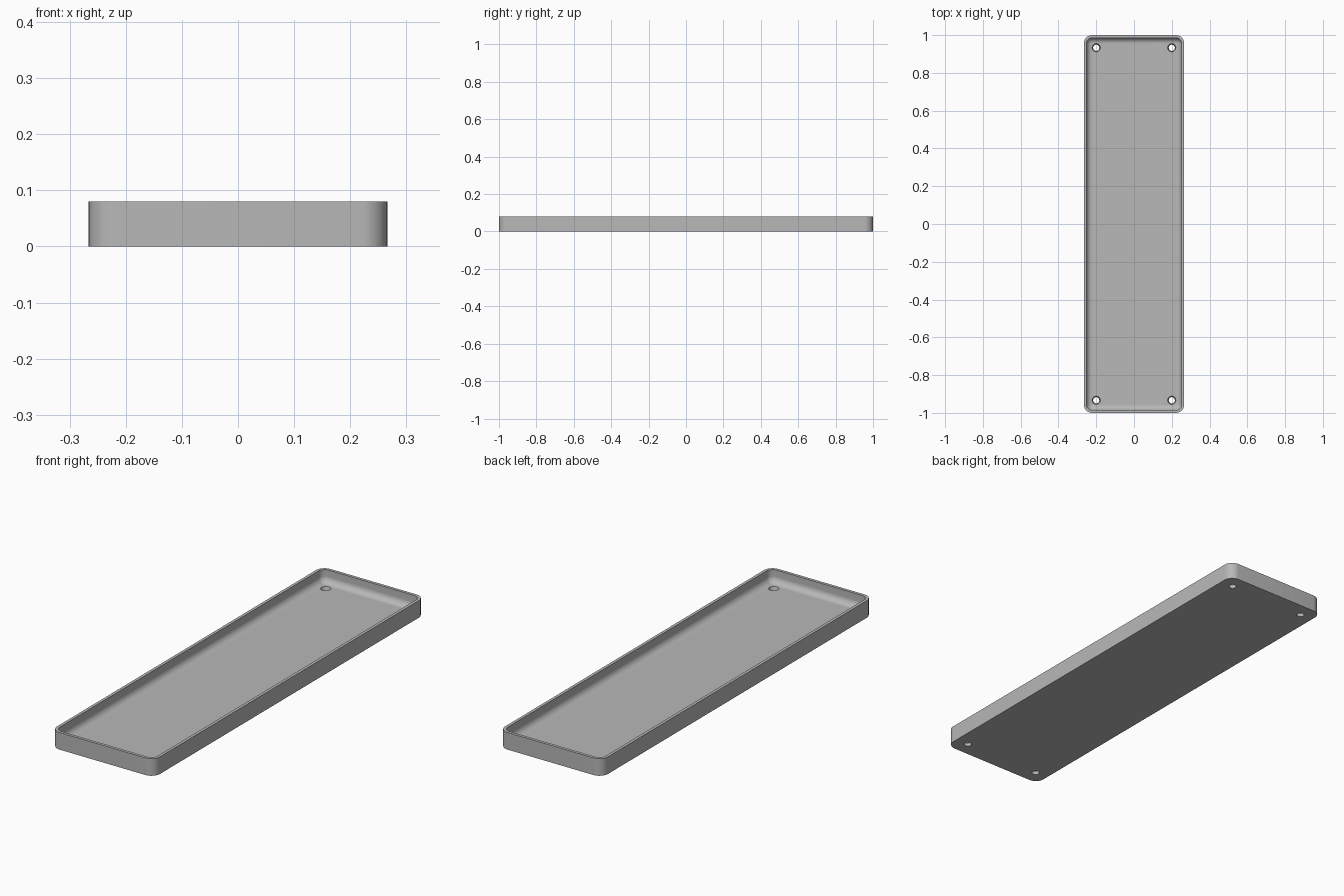
import bpy, bmesh, math

if "Cube" in bpy.data.objects:
    bpy.data.objects.remove(bpy.data.objects["Cube"])

HALF_X, HALF_Y, HEIGHT = 0.266, 1.0, 0.08
CORNER, WALL, FLOOR, FILLET = 0.045, 0.014, 0.02, 0.03
SEGS = 10

grey = bpy.data.materials.new("light_grey")
grey.use_nodes = True
colour = (0.48, 0.48, 0.48, 1)
grey.diffuse_color = colour
grey.node_tree.nodes["Principled BSDF"].inputs["Base Color"].default_value = colour


def rounded_ring(bm, inset, z):
    """Rounded rectangle of vertices, moved inwards by inset."""
    radius = CORNER - inset
    ring = []
    for i, (sx, sy) in enumerate([(1, 1), (-1, 1), (-1, -1), (1, -1)]):
        for k in range(SEGS + 1):
            a = math.pi / 2 * (i + k / SEGS)
            ring.append(bm.verts.new((sx * (HALF_X - CORNER) + radius * math.cos(a),
                                      sy * (HALF_Y - CORNER) + radius * math.sin(a), z)))
    return ring


def make_object(name, bm):
    bmesh.ops.recalc_face_normals(bm, faces=bm.faces)
    mesh = bpy.data.meshes.new(name)
    bm.to_mesh(mesh)
    bm.free()
    mesh.materials.append(grey)
    obj = bpy.data.objects.new(name, mesh)
    bpy.context.collection.objects.link(obj)
    return obj


# Tray: outer wall, rim, inner wall and a filleted join to the floor
profile = [(0, 0), (0, HEIGHT), (WALL, HEIGHT)]
for k in range(SEGS + 1):
    a = math.pi / 2 * k / SEGS
    profile.append((WALL + FILLET * (1 - math.cos(a)),
                    FLOOR + FILLET * (1 - math.sin(a))))
bm = bmesh.new()
rings = [rounded_ring(bm, inset, z) for inset, z in profile]
for low, high in zip(rings, rings[1:]):
    for i in range(len(low)):
        j = (i + 1) % len(low)
        bm.faces.new((low[i], low[j], high[j], high[i]))
bm.faces.new(rings[0])
bm.faces.new(rings[-1])
tray = make_object("tray", bm)

# Tapered screw holes near the four corners
bm = bmesh.new()
for sx in (-1, 1):
    for sy in (-1, 1):
        cone = bmesh.ops.create_cone(bm, cap_ends=True, segments=32,
                                     radius1=0.016, radius2=0.022, depth=FLOOR + 0.002)
        bmesh.ops.translate(bm, verts=cone["verts"],
                            vec=(sx * 0.2, sy * 0.933, FLOOR / 2))
cutter = make_object("hole_cutter", bm)
cutter.hide_render = True

cut = tray.modifiers.new("screw_holes", "BOOLEAN")
cut.operation = "DIFFERENCE"
cut.solver = "EXACT"
cut.object = cutter
bpy.context.view_layer.objects.active = tray
tray.select_set(True)
bpy.ops.object.modifier_apply(modifier=cut.name)
bpy.data.objects.remove(cutter)
bpy.ops.object.shade_smooth_by_angle(angle=math.radians(30))
